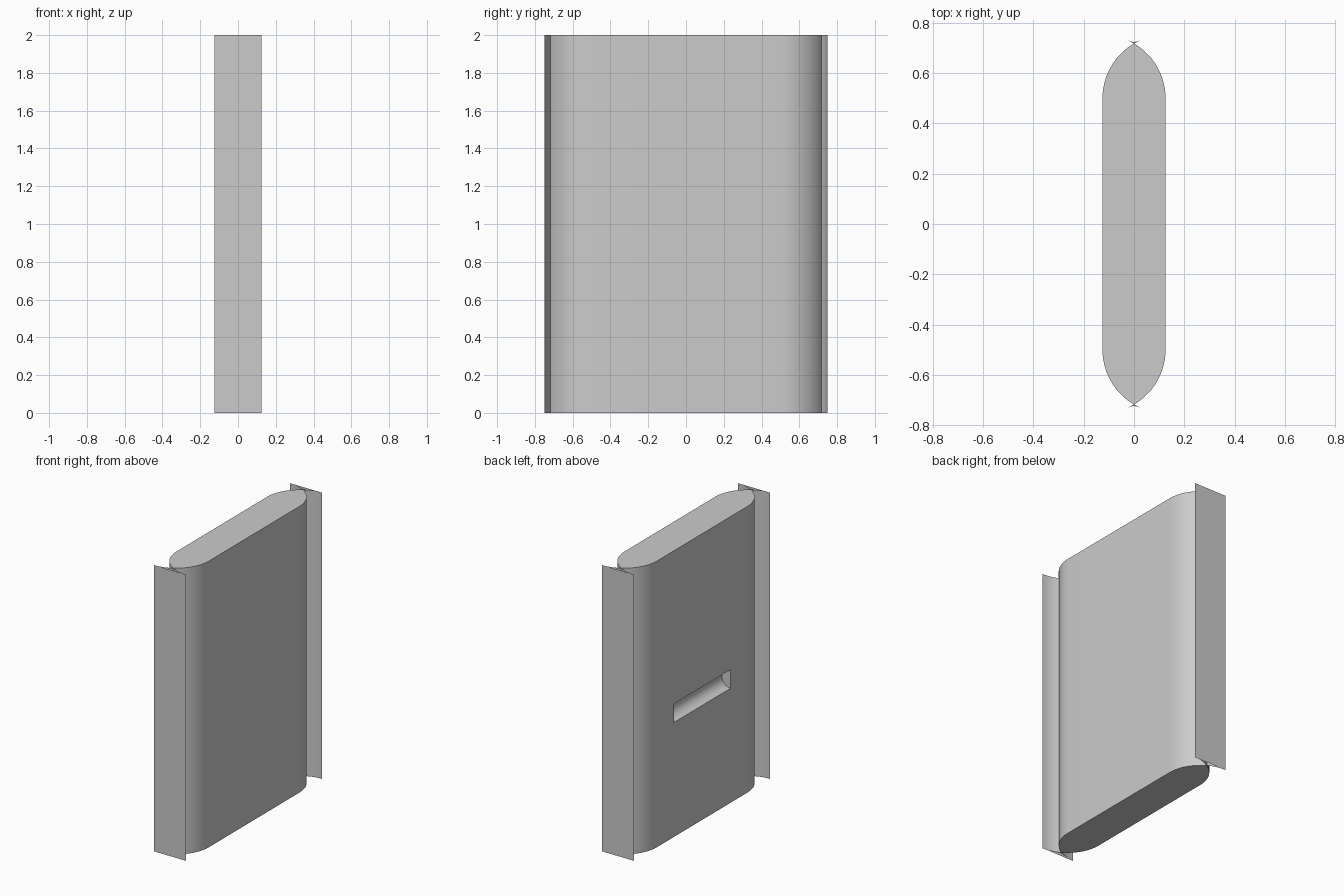
import bpy, bmesh, math

if "Cube" in bpy.data.objects:
    bpy.data.objects.remove(bpy.data.objects["Cube"])

HALF_W, STRAIGHT, R, HEIGHT, SEG = 0.125, 0.5, 0.25, 2.0, 24

grey = bpy.data.materials.new("light grey")
grey.diffuse_color = (0.6, 0.6, 0.6, 1)
grey.use_nodes = True
grey.node_tree.nodes["Principled BSDF"].inputs["Base Color"].default_value = grey.diffuse_color


def arc(a0, a1, n):
    """Points on the edge rounding, from the right face towards the end."""
    angles = [math.radians(a0 + (a1 - a0) * i / n) for i in range(n + 1)]
    return [(-HALF_W + R * math.cos(a), STRAIGHT + R * math.sin(a)) for a in angles]


def extrude_profile(name, outline, caps):
    """Raise a closed outline to full height and add flat caps."""
    bm = bmesh.new()
    low = [bm.verts.new((x, y, 0)) for x, y in outline]
    high = [bm.verts.new((x, y, HEIGHT)) for x, y in outline]
    for i in range(len(outline)):
        j = (i + 1) % len(outline)
        bm.faces.new((low[i], low[j], high[j], high[i]))
    for cap in caps:
        bm.faces.new([bm.verts.new((x, y, 0)) for x, y in reversed(cap)])
        bm.faces.new([bm.verts.new((x, y, HEIGHT)) for x, y in cap])
    bmesh.ops.remove_doubles(bm, verts=bm.verts, dist=1e-5)
    bmesh.ops.recalc_face_normals(bm, faces=bm.faces)
    mesh = bpy.data.meshes.new(name)
    bm.to_mesh(mesh)
    bm.free()
    mesh.materials.append(grey)
    obj = bpy.data.objects.new(name, mesh)
    bpy.context.collection.objects.link(obj)
    return obj


def smooth(obj):
    bpy.ops.object.select_all(action='DESELECT')
    obj.select_set(True)
    bpy.context.view_layer.objects.active = obj
    bpy.ops.object.shade_smooth_by_angle(angle=math.radians(30))


# Main panel with pointed rounded edges
side = arc(0, 60, SEG)
quarter_back = side + [(-x, y) for x, y in reversed(side[:-1])]
outline = quarter_back + [(-x, -y) for x, y in quarter_back]
# the pointed tips are shared; the two halves join along the straight sides
panel = extrude_profile("panel", outline, [outline])

# Rounded finger slot in the left face
bpy.ops.mesh.primitive_cylinder_add(vertices=48, radius=0.065, depth=0.625,
                                    location=(-HALF_W, 0, 0.865),
                                    rotation=(math.pi / 2, 0, 0))
cutter = bpy.context.object
cutter.name = "slot_cutter"
cutter.hide_render = True
cutter.data.materials.append(grey)
cut = panel.modifiers.new("slot", 'BOOLEAN')
cut.operation, cut.solver, cut.object = 'DIFFERENCE', 'EXACT', cutter
bpy.context.view_layer.objects.active = panel
bpy.ops.object.modifier_apply(modifier="slot")
bpy.data.objects.remove(cutter)
smooth(panel)

# Flared edge strips: curved wings closed by a flat outer plate
wing = arc(60, 90, 12)
flare = wing + [(-x, y) for x, y in reversed(wing[1:])]
wedge = [(0, 0.7165), (0.025, 0.729), (0, 0.722), (-0.025, 0.729)]
for name, s in (("back_edge_strip", 1), ("front_edge_strip", -1)):
    strip = extrude_profile(name, [(x, s * y) for x, y in flare], [])
    smooth(strip)
    # small webs filling the joint at top and bottom
    web = [(x * s, y * s) for x, y in wedge]
    bm = bmesh.new()
    for z in (0, HEIGHT):
        verts = [bm.verts.new((x, y, z)) for x, y in web]
        bm.faces.new(verts if z else verts[::-1])
    mesh = bpy.data.meshes.new(name + "_web")
    bm.to_mesh(mesh)
    bm.free()
    mesh.materials.append(grey)
    bpy.context.collection.objects.link(bpy.data.objects.new(name + "_web", mesh))
